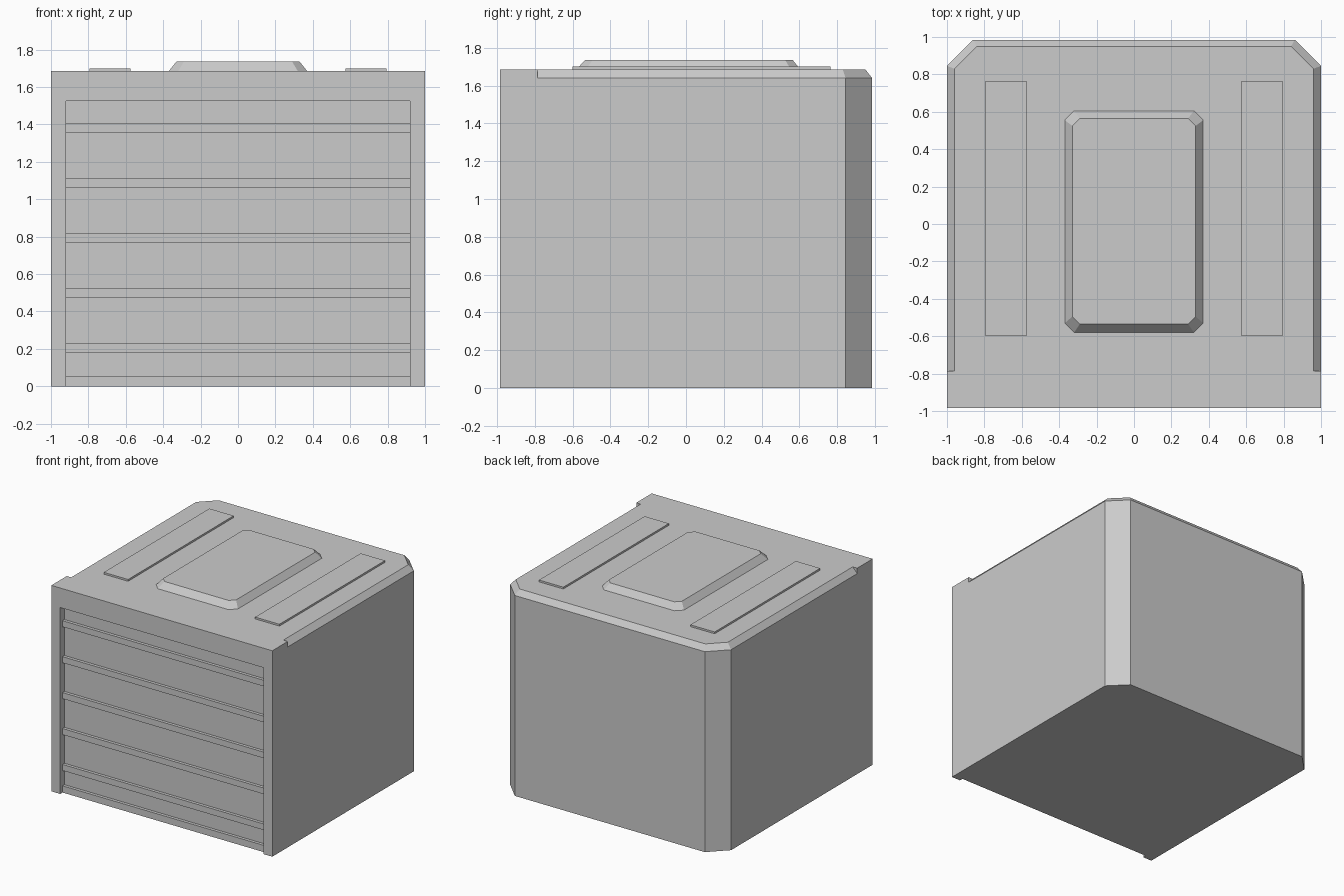
import bpy
import bmesh

if "Cube" in bpy.data.objects:
    bpy.data.objects.remove(bpy.data.objects["Cube"])

grey = bpy.data.materials.new("plain_grey")
grey.use_nodes = True
COLOUR = (0.6, 0.6, 0.6, 1)
grey.diffuse_color = COLOUR
grey.node_tree.nodes["Principled BSDF"].inputs["Base Color"].default_value = COLOUR


def finish(name, bm):
    bmesh.ops.remove_doubles(bm, verts=bm.verts, dist=0.0001)
    bmesh.ops.dissolve_limit(bm, angle_limit=0.01, verts=bm.verts, edges=bm.edges)
    bmesh.ops.recalc_face_normals(bm, faces=bm.faces)
    mesh = bpy.data.meshes.new(name)
    bm.to_mesh(mesh)
    bm.free()
    mesh.materials.append(grey)
    obj = bpy.data.objects.new(name, mesh)
    bpy.context.collection.objects.link(obj)
    return obj


def loft(name, rings):
    """Closed solid through matching rings of points."""
    bm = bmesh.new()
    loops = [[bm.verts.new(p) for p in ring] for ring in rings]
    for low, high in zip(loops, loops[1:]):
        for i in range(len(low)):
            j = (i + 1) % len(low)
            bm.faces.new((low[i], low[j], high[j], high[i]))
    bm.faces.new(loops[0][::-1])
    bm.faces.new(loops[-1])
    return finish(name, bm)


def octagon(x0, x1, y0, y1, cut, z):
    return [(x0 + cut, y0, z), (x1 - cut, y0, z), (x1, y0 + cut, z), (x1, y1 - cut, z),
            (x1 - cut, y1, z), (x0 + cut, y1, z), (x0, y1 - cut, z), (x0, y0 + cut, z)]


def box(name, x0, x1, y0, y1, z0, z1):
    return loft(name, [[(x0, y0, z), (x1, y0, z), (x1, y1, z), (x0, y1, z)] for z in (z0, z1)])


# Main levels: front, door plane, start of roof chamfer, back, shoulder, roof
FRONT, DOOR, STEP, BACK = -0.985, -0.93, -0.785, 0.985
SHOULDER, ROOF, HEAD = 1.64, 1.685, 1.525
JAMB = 0.92

# Outline of the chamfered rear edge, outer and inset
outer = [(1, STEP), (1, 0.845), (0.86, BACK), (0, BACK)]
inner = [(0.96, STEP), (0.96, 0.83), (0.84, 0.95), (0, 0.95)]


def level(points, z):
    return [(x, y, z) for x, y in points]


low, mid, top = level(outer, 0), level(outer, SHOULDER), level(inner, ROOF)
corner, corner_top, step_top = (1, FRONT, 0), (1, FRONT, ROOF), (1, STEP, ROOF)
foot, foot_in = (JAMB, FRONT, 0), (JAMB, DOOR, 0)
head, head_in = (JAMB, FRONT, HEAD), (JAMB, DOOR, HEAD)


def centre(p):
    return (0, p[1], p[2])


half = [
    [corner, low[1], mid[1], mid[0], step_top, corner_top],              # side
    [mid[0], top[0], step_top],                                          # chamfer stop
    [centre(corner_top), corner_top, step_top] + top,                    # roof
    [centre(foot_in), foot_in, foot, corner] + low[1:],                  # underside
    [centre(head), head, foot, corner, corner_top, centre(corner_top)],  # front frame
    [foot, foot_in, head_in, head],                                      # jamb
    [head, head_in, centre(head_in), centre(head)],                      # lintel
    [centre(foot_in), foot_in, head_in, centre(head_in)],                # door panel
]
for i in range(3):
    half.append([mid[i], mid[i + 1], top[i + 1], top[i]])
    if i:
        half.append([low[i], low[i + 1], mid[i + 1], mid[i]])

# Housing: half the faces mirrored across the centre plane
bm = bmesh.new()
for side in (1, -1):
    for face in half:
        bm.faces.new([bm.verts.new((x * side, y, z)) for x, y, z in face])
finish("housing", bm)

# Horizontal door ribs and bottom rail
RIB = DOOR - 0.025
for i in range(5):
    z = 0.18 + i * 0.294
    box(f"door_rib_{i + 1}", -JAMB, JAMB, RIB, DOOR, z, z + 0.05)
box("door_bottom_rail", -JAMB, JAMB, RIB, DOOR, 0, 0.055)

# Raised roof hatch with sloped rim
loft("roof_hatch", [octagon(-0.37, 0.37, -0.58, 0.605, 0.05, ROOF),
                    octagon(-0.33, 0.33, -0.535, 0.565, 0.04, 1.735)])

# Flat roof strips
box("left_roof_strip", 0.575, 0.795, -0.6, 0.765, ROOF, 1.7)
box("right_roof_strip", -0.795, -0.575, -0.6, 0.765, ROOF, 1.7)
